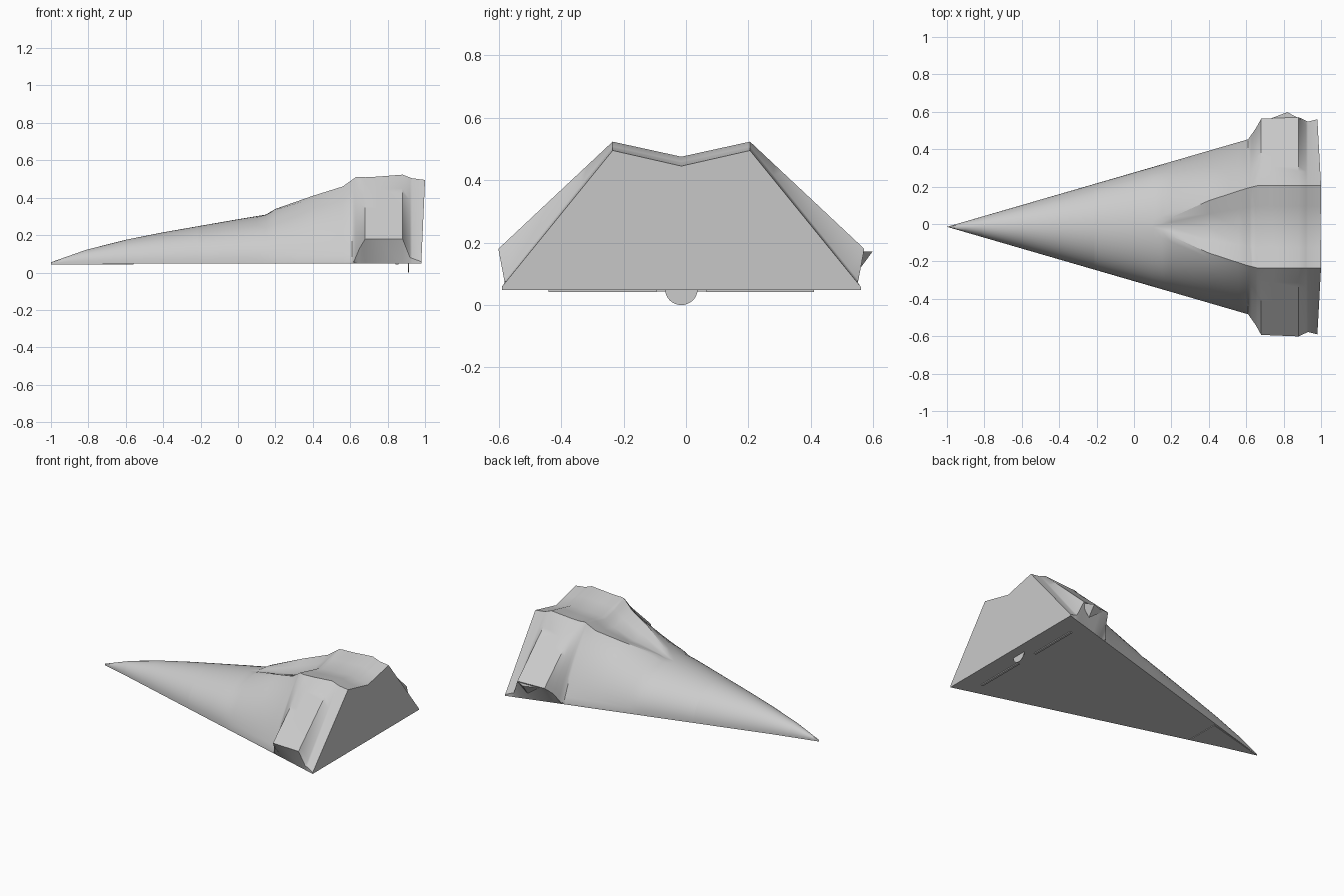
import bpy
import math
from mathutils import Vector

if "Cube" in bpy.data.objects:
    bpy.data.objects.remove(bpy.data.objects["Cube"], do_unlink=True)

MID_Y = -0.015   # centre line of the hull
KEEL = 0.05      # height of the flat underside
STERN = 0.98


def material(name, value):
    mat = bpy.data.materials.new(name)
    mat.use_nodes = True
    colour = (value, value, value, 1)
    mat.diffuse_color = colour
    mat.node_tree.nodes["Principled BSDF"].inputs["Base Color"].default_value = colour
    return mat


GREY = material("hull grey", 0.6)


def build(name, verts, faces, smooth=False):
    mesh = bpy.data.meshes.new(name)
    mesh.from_pydata([Vector(v) + Vector((0, MID_Y, 0)) for v in verts], [], faces)
    mesh.materials.append(GREY)
    obj = bpy.data.objects.new(name, mesh)
    bpy.context.collection.objects.link(obj)
    bpy.ops.object.select_all(action="DESELECT")
    obj.select_set(True)
    bpy.context.view_layer.objects.active = obj
    bpy.ops.object.mode_set(mode="EDIT")
    bpy.ops.mesh.select_all(action="SELECT")
    bpy.ops.mesh.remove_doubles(threshold=0.0004)
    bpy.ops.mesh.normals_make_consistent(inside=False)
    bpy.ops.object.mode_set(mode="OBJECT")
    if smooth:
        bpy.ops.object.shade_smooth_by_angle(angle=math.radians(35))
    return obj


def prism(name, outline, z0, z1):
    n = len(outline)
    verts = [(x, y, z) for z in (z0, z1) for x, y in outline]
    sides = [(i, (i + 1) % n, (i + 1) % n + n, i + n) for i in range(n)]
    return build(name, verts, sides + [tuple(range(n)), tuple(range(n, 2 * n))])


def sample(curve, x):
    for (x0, v0), (x1, v1) in zip(curve, curve[1:]):
        if x <= x1:
            return v0 + (v1 - v0) * max(0, x - x0) / (x1 - x0)
    return curve[-1][1]


def base_width(x):
    return 0.575 * (x + 1) / (STERN + 1)


# Hull curves along x: roof centre, shoulder, side corner and side roundness
ROOF = [(-1, .055), (-.81, .122), (-.6, .175), (-.4, .215), (0, .285), (.15, .31),
        (.4, .36), (.56, .41), (.63, .46), (.88, .475), (.93, .455), (STERN, .445)]
SHOULDER_RISE = [(.15, 0), (.2, .02), (.4, .05), (.56, .05), (.63, .05), (.7, .045), (STERN, .05)]
SHOULDER_Y = [(.1, 0), (.2, .05), (.4, .14), (.6, .205), (.66, .22), (STERN, .22)]
OVERHANG = [(.61, 0), (.65, .045), (.68, .09), (.74, .075), (.88, .04), (.93, .002), (STERN, 0)]
CORNER_Z = [(-1, .052), (-.9, .057), (.62, .06), (.65, .13), (.68, .18), (.88, .18), (.92, .08), (STERN, .058)]
ROUND = [(.1, 1), (.4, .5), (.6, .3), (.68, 0), (STERN, 0)]


def section(x, steps=14):
    """Cross-section from one base edge over the roof to the other."""
    roof, ys = sample(ROOF, x), sample(SHOULDER_Y, x)
    zs = roof + sample(SHOULDER_RISE, x)
    w, zc, r = base_width(x) + sample(OVERHANG, x), sample(CORNER_Z, x), sample(ROUND, x)
    half = [(base_width(x), KEEL)]
    for i in range(steps + 1):
        t = i / steps
        a = t * math.pi / 2
        u = r * math.cos(a) + (1 - r) * (1 - t)
        v = r * math.sin(a) + (1 - r) * t
        half.append((ys + (w - ys) * u, zc + (zs - zc) * v))
    half.append((ys / 2, (zs + roof) / 2))
    ring = half + [(0, roof)] + [(-y, z) for y, z in reversed(half)]
    lean = 0.02 / 0.445 if x == STERN else 0
    return [(x + lean * (z - KEEL), y, z) for y, z in ring]


def loft(name, start, end):
    inner = {p[0] for c in (ROOF, SHOULDER_Y, OVERHANG, CORNER_Z, ROUND) for p in c}
    xs = [start] + sorted(x for x in inner if start < x < end) + [end]
    rings = [section(x) for x in xs]
    n = len(rings[0])
    faces = [(k * n + i, k * n + i + 1, k * n + n + i + 1, k * n + n + i)
             for k in range(len(xs) - 1) for i in range(n - 1)]
    return build(name, [p for ring in rings for p in ring], faces, smooth=True)


# Hull in three sections, divided at the panel seams
loft("nose_section", -1, -.81)
loft("bow_section", -.81, -.21)
loft("main_hull", -.21, STERN)

# Flat stern, creased down the middle
ring = section(STERN)
m = len(ring) // 2
build("stern_panel", ring + [(STERN, 0, KEEL)],
      [tuple(range(m + 1)) + (len(ring),), tuple(range(m, len(ring) + 1))])

# Flat underside and the thin plate below the nose
prism("underside", [(-1, 0), (STERN, -.575), (STERN, .575)], KEEL - .002, KEEL + .004)
tip = base_width(-.56) * .9
prism("nose_plate", [(-1, 0), (-.56, -tip), (-.56, tip)], KEEL - .006, KEEL)

# Underside rails and the small hanging half disc
for side, name in ((-1, "right_rail"), (1, "left_rail")):
    prism(name, [(x, side * y) for x, y in ((.842, .08), (.858, .08), (.858, .425), (.842, .425))],
          KEEL - .008, KEEL)
arc = [math.pi * (1 + i / 16) for i in range(17)]
disc = [(.91, .052 * math.cos(a), KEEL + .05 * math.sin(a)) for a in arc]
count = len(disc)
build("hanging_disc", disc + [(x + .004, y, z) for x, y, z in disc],
      [tuple(range(count)), tuple(range(count, 2 * count))]
      + [(i, i + 1, i + 1 + count, i + count) for i in range(count - 1)])

# Loose flap on the side of the rear bulge
build("side_flap", [(.72, .575, .172), (.82, .613, .172), (.89, .575, .172), (.82, .56, .1)],
      [(0, 1, 2), (0, 1, 3), (1, 2, 3), (0, 2, 3)])
